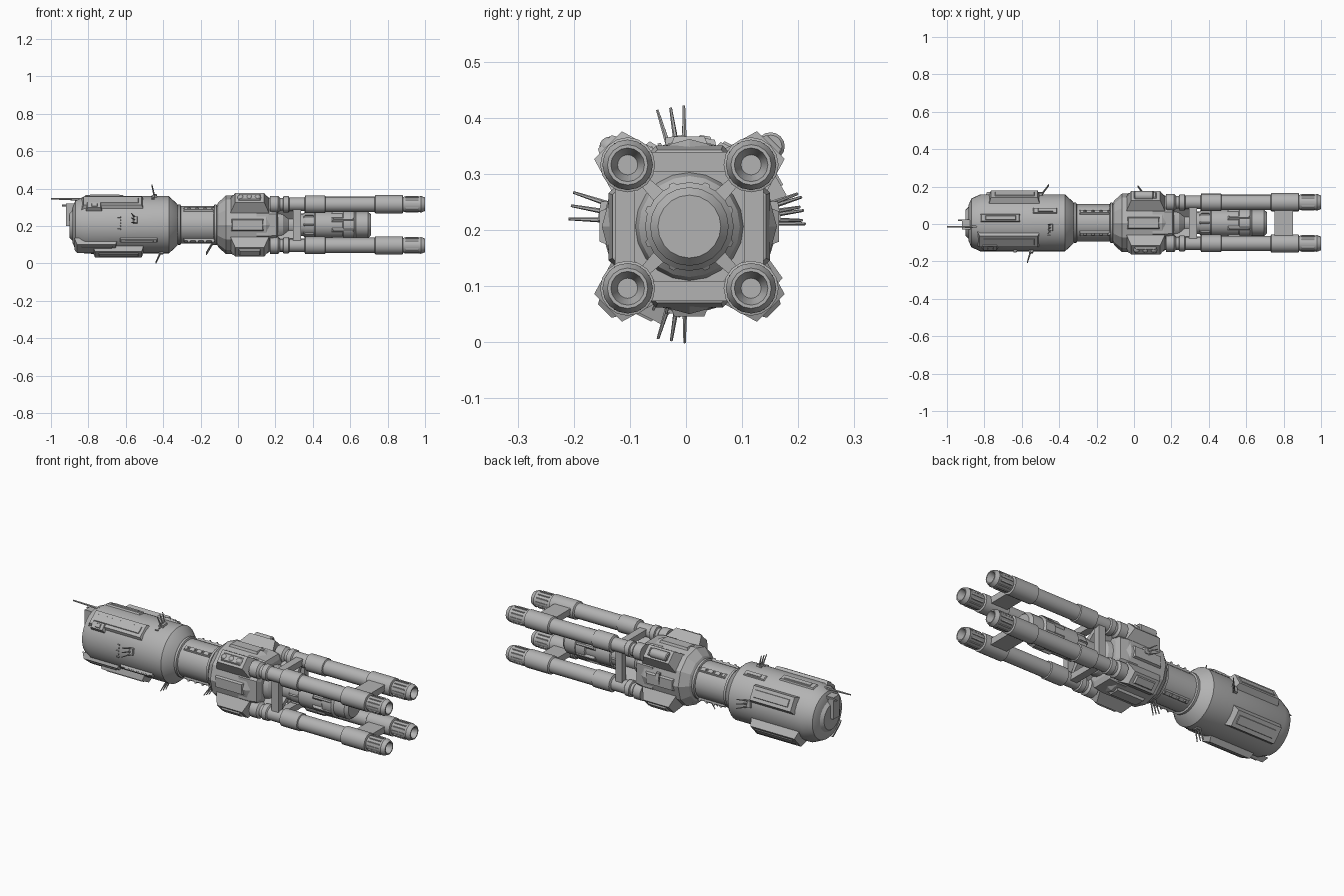
import bpy, bmesh
from math import cos, sin, pi, radians
from mathutils import Vector

if "Cube" in bpy.data.objects:
    bpy.data.objects.remove(bpy.data.objects["Cube"])

CY, CZ, ARM = 0.006, 0.206, 0.11   # long axis of the ship, engine offset

grey = bpy.data.materials.new("hull grey")
grey.use_nodes = True
COL = (0.45, 0.45, 0.45, 1)
grey.diffuse_color = COL
grey.node_tree.nodes["Principled BSDF"].inputs["Base Color"].default_value = COL


def finish(name, bm, smooth=0):
    bmesh.ops.recalc_face_normals(bm, faces=bm.faces)
    me = bpy.data.meshes.new(name)
    bm.to_mesh(me)
    bm.free()
    me.materials.append(grey)
    if smooth:
        me.shade_smooth()
        me.set_sharp_from_angle(angle=radians(smooth))
    ob = bpy.data.objects.new(name, me)
    bpy.context.collection.objects.link(ob)
    return ob


def lathe(name, profile, sides, y=0, z=0, phase=0, smooth=28):
    """Revolve (x, radius) pairs about a line along x."""
    bm = bmesh.new()
    rings = []
    for x, r in profile:
        rings.append([bm.verts.new((x, CY + y + r * cos(2 * pi * i / sides + phase),
                                    CZ + z + r * sin(2 * pi * i / sides + phase)))
                      for i in range(sides)])
    for a, b in zip(rings, rings[1:]):
        for i in range(sides):
            j = (i + 1) % sides
            bm.faces.new((a[i], a[j], b[j], b[i]))
    bm.faces.new(rings[0])
    bm.faces.new(rings[-1])
    return finish(name, bm, smooth)


def radial(x, r, t, deg):
    a = radians(deg)
    return Vector((x, CY + r * cos(a) - t * sin(a), CZ + r * sin(a) + t * cos(a)))


def panel(name, x0, x1, deg, width, r0, r1, ends=0.01, sides=0.008):
    """Bevelled block on the hull; deg 0 is the back, 90 the top."""
    bm = bmesh.new()
    w = width / 2
    loops = []
    for r, e, s in ((r0, 0, 0), (r1, ends, sides)):
        loops.append([bm.verts.new(radial(x, r, t, deg)) for x, t in
                      ((x0 + e, -w + s), (x1 - e, -w + s), (x1 - e, w - s), (x0 + e, w - s))])
    a, b = loops
    for i in range(4):
        j = (i + 1) % 4
        bm.faces.new((a[i], a[j], b[j], b[i]))
    bm.faces.new(a)
    bm.faces.new(b)
    return finish(name, bm)


def box(name, x0, x1, y, z, sy, sz):
    bm = bmesh.new()
    bmesh.ops.create_cube(bm, size=1)
    for v in bm.verts:
        v.co = ((x0 + x1) / 2 + v.co.x * (x1 - x0), CY + y + v.co.y * sy, CZ + z + v.co.z * sz)
    return finish(name, bm)


def rod(name, p, q, r0, r1):
    p, q = Vector(p), Vector(q)
    bm = bmesh.new()
    bmesh.ops.create_cone(bm, cap_ends=True, segments=6, radius1=r0, radius2=r1, depth=(q - p).length)
    rot = (q - p).to_track_quat("Z", "Y")
    for v in bm.verts:
        v.co = rot @ v.co + (p + q) / 2
    return finish(name, bm)


def dome(name, co, r):
    bm = bmesh.new()
    bmesh.ops.create_uvsphere(bm, u_segments=12, v_segments=8, radius=r)
    bmesh.ops.translate(bm, verts=bm.verts, vec=co)
    return finish(name, bm, 50)


# Main body along the axis
lathe("rear_hull", [(-0.885, 0.095), (-0.87, 0.13), (-0.82, 0.153), (-0.37, 0.153),
                    (-0.325, 0.112), (-0.32, 0.1)], 32)
lathe("neck", [(-0.33, 0.1), (-0.1, 0.1)], 20)
for x in (-0.315, -0.12):
    lathe("neck_collar", [(x - 0.01, 0.1), (x - 0.006, 0.108), (x + 0.006, 0.108), (x + 0.01, 0.1)], 24)
lathe("middle_hull", [(-0.115, 0.1), (-0.105, 0.12), (-0.065, 0.156), (0.15, 0.156), (0.2, 0.125)],
      12, phase=pi / 6, smooth=0)
lathe("engine_mount_plate", [(0.1, 0.156), (0.16, 0.156), (0.205, 0.148), (0.215, 0.12)],
      8, phase=pi / 8, smooth=0)
lathe("core", [(0.2, 0.1), (0.24, 0.09), (0.27, 0.06), (0.35, 0.06), (0.36, 0.066), (0.41, 0.066),
               (0.415, 0.073), (0.56, 0.073), (0.565, 0.079), (0.62, 0.079), (0.63, 0.07),
               (0.695, 0.07), (0.712, 0.056)], 20)
for i in range(8):
    panel("core_rib", 0.35, 0.41, i * 45, 0.014, 0.06, 0.074)
    panel("core_block", 0.5, 0.625, i * 45 + 22.5, 0.025, 0.07, 0.083)

# Four long engines with ribbed nozzles
for sy in (-1, 1):
    for sz in (-1, 1):
        y, z = sy * ARM, sz * ARM
        lathe("engine", [(0.17, 0.045), (0.215, 0.045), (0.225, 0.034), (0.24, 0.034), (0.243, 0.043),
                         (0.27, 0.043), (0.275, 0.036), (0.355, 0.036), (0.36, 0.047), (0.465, 0.047),
                         (0.468, 0.041), (0.73, 0.041), (0.735, 0.049), (0.88, 0.049), (0.884, 0.037)],
              16, y, z)
        lathe("nozzle", [(0.88, 0.037), (0.89, 0.042), (0.97, 0.042), (0.978, 0.045), (1.0, 0.036),
                         (1.0, 0.03), (0.96, 0.018)], 16, y, z)
        for i in range(12):
            a = i * pi / 6
            box("nozzle_rib", 0.895, 0.965, y + 0.041 * cos(a), z + 0.041 * sin(a), 0.007, 0.007)
        # Diagonal arm from the core to the engine
        panel("diagonal_arm", 0.2, 0.33, 45 * (2 - sz) * 1 if sy > 0 and sz > 0 else
              {(-1, 1): 135, (-1, -1): 225, (1, -1): 315}[(sy, sz)], 0.03, 0.05, 0.14)

# Frames joining neighbouring engines
for s in (-1, 1):
    box("side_frame_bar", 0.295, 0.337, s * 0.115, 0, 0.035, 0.17)
    box("level_frame_bar", 0.295, 0.337, 0, s * 0.115, 0.17, 0.035)
    box("nozzle_bridge", 0.75, 0.85, 0, s * 0.115, 0.15, 0.035)

# Corner pods on the middle hull
for deg in (45, 135, 225, 315):
    panel("corner_pod", -0.05, 0.175, deg, 0.12, 0.12, 0.205, 0.035, 0.025)
    panel("corner_pod_lid", 0.0, 0.125, deg, 0.05, 0.2, 0.213)
for x in (0.015, 0.06, 0.105):
    dome("pod_dome", radial(x, 0.2, 0, 135), 0.019)
lathe("pod_drum", [(0.0, 0.02), (0.005, 0.025), (0.1, 0.025), (0.105, 0.02)], 16, 0.145, 0.143)
for deg in (0, 90, 180, 270):
    panel("middle_hull_plate", -0.04, 0.14, deg, 0.07, 0.14, 0.16)

# Neck strips and bumps
for deg in (55, 125, 235, 305):
    panel("neck_strip", -0.295, -0.125, deg, 0.035, 0.09, 0.108)
    for i in range(4):
        p = -0.275 + i * 0.043
        panel("neck_bump", p, p + 0.025, deg, 0.02, 0.1, 0.116)

# Raised armour on the rear hull: start, end, direction, width, outer radius
ARMOUR = [(-0.84, -0.5, 128, 0.1, 0.163), (-0.82, -0.72, 142, 0.06, 0.172),
          (-0.64, -0.42, 212, 0.04, 0.163), (-0.875, -0.64, 232, 0.1, 0.162),
          (-0.55, -0.4, 65, 0.05, 0.16), (-0.78, -0.5, 30, 0.1, 0.178),
          (-0.78, -0.5, 243, 0.09, 0.178), (-0.8, -0.5, 318, 0.11, 0.185),
          (-0.83, -0.6, 80, 0.06, 0.16)]
for x0, x1, deg, w, r in ARMOUR:
    panel("rear_armour", x0, x1, deg, w, 0.13, r, 0.015, 0.012)
    panel("rear_armour_lid", x0 + 0.035, x1 - 0.03, deg, w * 0.45, r - 0.005, r + 0.004, 0.004, 0.004)
for i in range(5):
    panel("side_vent", -0.645 + i % 2 * 0.012, -0.625, 165 + i * 6, 0.008, 0.14, 0.158, 0.002, 0.001)
    panel("top_vent", -0.465 + i % 2 * 0.012, -0.445, 92 + i * 6, 0.008, 0.14, 0.158, 0.002, 0.001)

# Tail block and its booms
lathe("tail_disc", [(-0.9, 0.07), (-0.88, 0.09)], 24)
box("tail_block", -0.92, -0.87, -0.01, 0.055, 0.05, 0.12)
rod("upper_boom", (-1.0, -0.015, 0.346), (-0.84, -0.015, 0.342), 0.004, 0.007)
rod("lower_boom", (-0.94, 0.02, 0.31), (-0.86, 0.02, 0.31), 0.005, 0.005)

# Antenna clusters: foot x, tip x, direction, foot radius, tip radius
for xf, xt, deg, r0, r1 in ((-0.445, -0.46, 99, 0.145, 0.214), (-0.55, -0.57, 170, 0.145, 0.214),
                            (-0.5, -0.455, 8, 0.145, 0.205), (-0.41, -0.44, 261, 0.14, 0.206),
                            (-0.13, -0.17, 255, 0.09, 0.16), (0.06, 0.02, 10, 0.145, 0.2)):
    for k in (-1, 0, 1):
        rod("antenna", radial(xf, r0, k * 0.014, deg), radial(xt, r1, k * 0.024, deg), 0.005, 0.0025)
    panel("antenna_foot", xf - 0.02, xf + 0.02, deg, 0.05, r0 - 0.03, r0 + 0.018)
